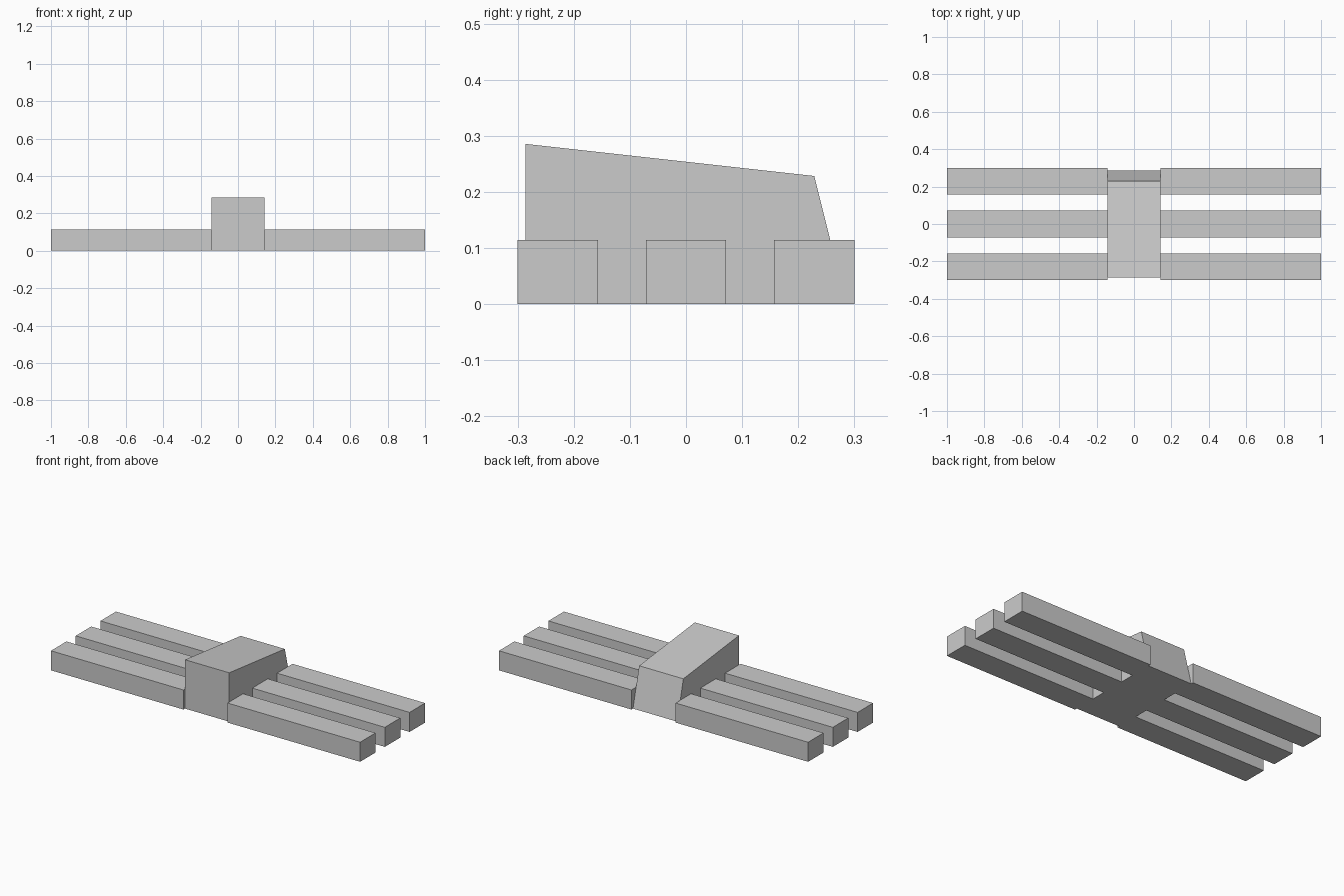
import bpy

if "Cube" in bpy.data.objects:
    bpy.data.objects.remove(bpy.data.objects["Cube"])

U = 1 / 35          # base unit of the design
HALF_HUB = 5 * U    # half width of the central block


def extrude_profile(name, profile, x0, x1):
    """Extrude a (y, z) profile along x into a closed solid."""
    n = len(profile)
    verts = [(x, y, z) for x in (x0, x1) for y, z in profile]
    faces = [tuple(reversed(range(n))), tuple(range(n, 2 * n))]
    faces += [(i, (i + 1) % n, n + (i + 1) % n, n + i) for i in range(n)]
    mesh = bpy.data.meshes.new(name)
    mesh.from_pydata(verts, [], faces)
    obj = bpy.data.objects.new(name, mesh)
    bpy.context.collection.objects.link(obj)
    return obj


# Central block: upright front, sloping top, slanted back
extrude_profile("central_block",
                [(-10 * U, 0), (10 * U, 0), (8 * U, 8 * U), (-10 * U, 10 * U)],
                -HALF_HUB, HALF_HUB)

# Three parallel bars on each side of the block
for row, yc in (("front", -8 * U), ("middle", 0), ("back", 8 * U)):
    y0, y1 = yc - 2.5 * U, yc + 2.5 * U
    profile = [(y0, 0), (y1, 0), (y1, 4 * U), (y0, 4 * U)]
    extrude_profile(f"{row}_bar_left", profile, -1, -HALF_HUB)
    extrude_profile(f"{row}_bar_right", profile, HALF_HUB, 1)
